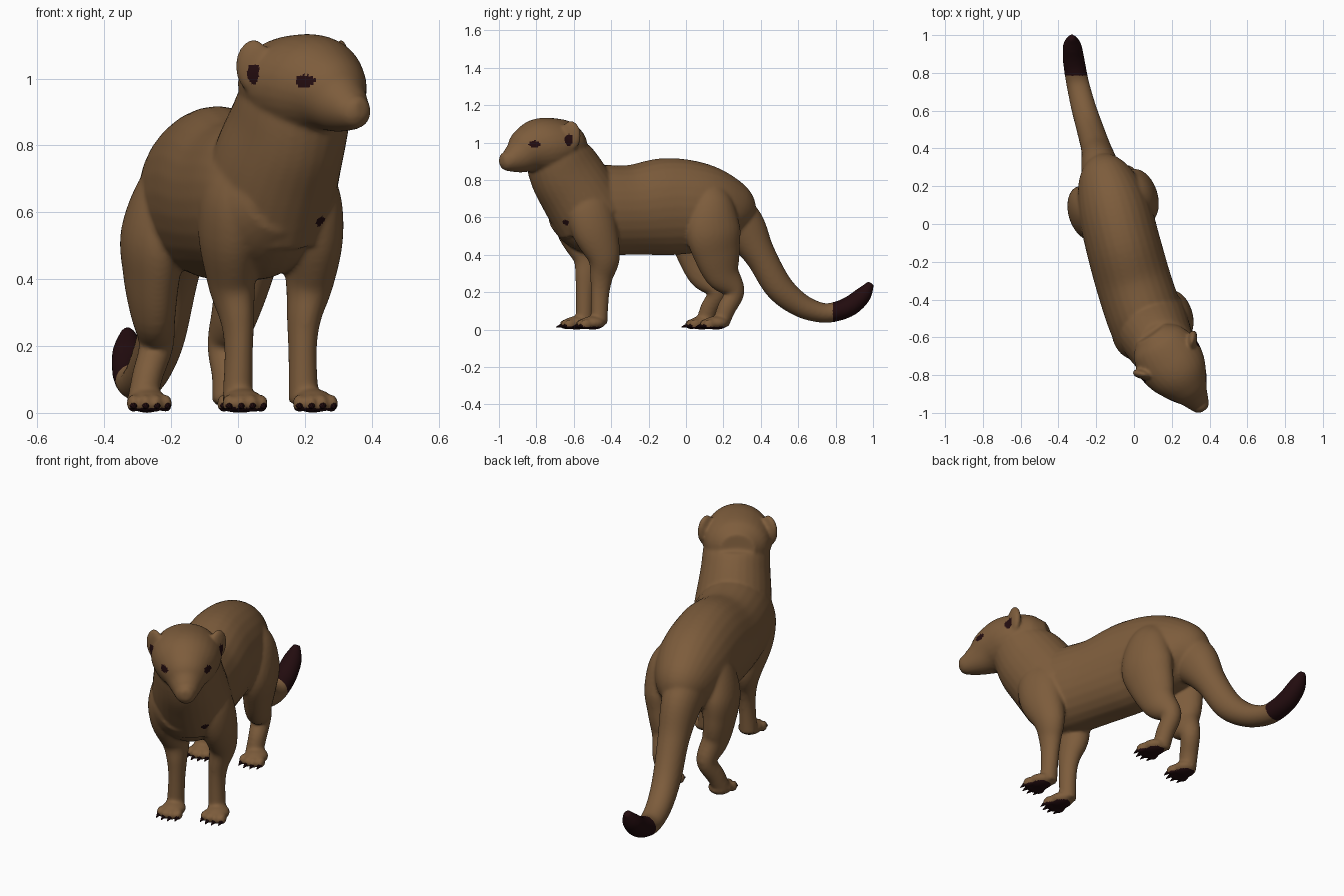
import bpy, bmesh, math
from mathutils import Vector, Matrix

if "Cube" in bpy.data.objects:
    bpy.data.objects.remove(bpy.data.objects["Cube"])


def material(name, rgb):
    m = bpy.data.materials.new(name)
    m.diffuse_color = (*rgb, 1)
    m.use_nodes = True
    m.node_tree.nodes["Principled BSDF"].inputs["Base Color"].default_value = m.diffuse_color
    return m


FUR = material("brown fur", (0.205, 0.108, 0.045))
DARK = material("dark brown", (0.016, 0.0035, 0.0045))

bm = bmesh.new()


def smooth_path(rows, n=6):
    """Catmull-Rom interpolation of (x, y, z, half width, half height) rows."""
    out = []
    for i in range(len(rows) - 1):
        p0, p1, p2, p3 = (rows[max(0, min(len(rows) - 1, i + k))] for k in (-1, 0, 1, 2))
        for j in range(n):
            t = j / n
            out.append([0.5 * (2 * b + (c - a) * t + (2 * a - 5 * b + 4 * c - d) * t * t
                               + (3 * b - a - 3 * c + d) * t ** 3)
                        for a, b, c, d in zip(p0, p1, p2, p3)])
    return out + [list(rows[-1])]


def tube(rows, side, sides=28):
    """Sweep elliptical rings along a path; side is the width direction."""
    pts = smooth_path(rows)
    rings = []
    for i, p in enumerate(pts):
        a, b = pts[max(0, i - 1)], pts[min(len(pts) - 1, i + 1)]
        tan = (Vector(b[:3]) - Vector(a[:3])).normalized()
        s = Vector(side)
        s = (s - tan * s.dot(tan)).normalized()
        up = tan.cross(s)
        c = Vector(p[:3])
        rings.append([bm.verts.new(c + s * p[3] * math.cos(u) + up * p[4] * math.sin(u))
                      for u in (2 * math.pi * k / sides for k in range(sides))])
    for r0, r1 in zip(rings, rings[1:]):
        for k in range(sides):
            m = (k + 1) % sides
            bm.faces.new((r0[k], r0[m], r1[m], r1[k]))
    bm.faces.new(rings[0][::-1])
    bm.faces.new(rings[-1])


def frame(center, fwd):
    """Matrix with local x forward, y sideways and z up."""
    f = Vector((fwd[0], fwd[1], 0)).normalized()
    s = Vector((-f.y, f.x, 0))
    return Matrix.Translation(center) @ Matrix((f, s, (0, 0, 1))).transposed().to_4x4()


def blob(mat, radii):
    bmesh.ops.create_uvsphere(bm, u_segments=24, v_segments=16, radius=1,
                              matrix=mat @ Matrix.Diagonal((*radii, 1)))


BODY_SIDE = (0.95, 0.29, 0)

# torso
tube([(-.18, .33, .59, .08, .09), (-.155, .25, .625, .145, .17), (-.11, .10, .65, .19, .235),
      (-.06, -.10, .658, .198, .26), (-.005, -.30, .64, .20, .24), (.06, -.50, .64, .20, .24),
      (.10, -.62, .645, .18, .19), (.13, -.70, .65, .11, .11)], BODY_SIDE)

# neck
tube([(.08, -.50, .60, .20, .21), (.115, -.585, .74, .19, .205),
      (.15, -.65, .85, .175, .197), (.172, -.69, .94, .168, .172),
      (.178, -.70, 1.02, .15, .13)], (0.9, 0.43, 0))

# tail
tube([(-.16, .18, .66, .12, .14), (-.18, .30, .55, .10, .125), (-.20, .395, .40, .08, .085),
      (-.23, .495, .23, .072, .077), (-.265, .61, .132, .066, .064), (-.295, .73, .09, .061, .053),
      (-.312, .82, .102, .059, .053), (-.322, .89, .135, .056, .053),
      (-.328, .95, .19, .047, .044), (-.33, .99, .25, .018, .018)], (0.97, 0.2, 0))

# head, turned towards +x; local x runs along the snout
HEAD = frame((.18, -.71, 0), (0.566, -0.824))


def head_pt(s, r, z):
    return HEAD @ Vector((s, r, z))


tube([(*head_pt(s, 0, z), w, h) for s, z, w, h in (
    (-.16, 1.0, .09, .08), (-.10, .99, .15, .125), (0, .985, .178, .147), (.09, .978, .165, .15),
    (.165, .957, .128, .126), (.23, .924, .086, .09), (.29, .905, .058, .06),
    (.322, .907, .042, .043), (.337, .908, .022, .024))], (0.824, 0.566, 0))

# ears
for sgn in (-1, 1):
    ear = HEAD @ Matrix.Translation((-.005, sgn * .158, 1.037)) @ Matrix.Rotation(sgn * math.radians(45), 4, 'Z')
    blob(ear, (.026, .056, .08))

# legs: path rows are (outward offset, y, z, half width, half depth)
FRONT = [(-.04, -.51, .77, .05, .07), (.005, -.52, .67, .09, .12), (.022, -.49, .54, .09, .125),
         (.014, -.44, .39, .07, .09), (-.003, -.452, .28, .05, .062),
         (-.007, -.46, .18, .042, .049), (-.003, -.465, .03, .045, .045)]
HIND = [(-.07, .14, .77, .05, .07), (-.02, .14, .67, .09, .12), (.013, .145, .53, .095, .15),
        (.01, .165, .41, .08, .13), (-.005, .195, .30, .066, .098), (-.025, .258, .205, .052, .056),
        (-.008, .215, .11, .046, .05), (0, .185, .03, .045, .045)]
claws = bmesh.new()
for path, x, dy, sgn, lean, paw in (
        (FRONT, .20, 0, 1, 0, (.224, -.50)), (FRONT, -.005, -.08, -1, 0, (.014, -.585)),
        (HIND, -.015, 0, 1, .1, (-.002, .16)), (HIND, -.27, -.09, -1, .1, (-.272, .085))):
    tube([(x + sgn * o + lean * (z - .2), y + dy, z, w, h) for o, y, z, w, h in path], BODY_SIDE)
    # paw, toes and claws
    m = frame((*paw, 0), (0.16, -0.98))
    blob(m @ Matrix.Translation((0, 0, .036)), (.07, .061, .036))
    for k in (-1.5, -.5, .5, 1.5):
        fx = .06 - .007 * k * k
        blob(m @ Matrix.Translation((fx, k * .033, .028)), (.032, .019, .028))
        tip = m @ Matrix.Translation((fx + .034, k * .034, .018)) @ Matrix.Rotation(math.radians(105), 4, 'Y')
        bmesh.ops.create_cone(claws, cap_ends=True, segments=8, radius1=.012, radius2=.002,
                              depth=.034, matrix=tip)


def make(name, b, mats):
    me = bpy.data.meshes.new(name)
    bmesh.ops.recalc_face_normals(b, faces=b.faces)
    b.to_mesh(me)
    b.free()
    for mt in mats:
        me.materials.append(mt)
    ob = bpy.data.objects.new(name, me)
    bpy.context.collection.objects.link(ob)
    return ob


make("claws", claws, [DARK])

# fuse the parts into one soft skin
body = make("body", bm, [FUR, DARK])
rm = body.modifiers.new("fuse", 'REMESH')
rm.mode = 'VOXEL'
rm.voxel_size = 0.0085
sm = body.modifiers.new("soften", 'SMOOTH')
sm.factor = 0.5
sm.iterations = 8
fused = bpy.data.meshes.new_from_object(body.evaluated_get(bpy.context.evaluated_depsgraph_get()))
body.modifiers.clear()
body.data = fused
fused.name = "body"
fused.materials.clear()
fused.materials.append(FUR)
fused.materials.append(DARK)

# dark markings: eyes, inner ears, chest spot, tail tip and soles
spots = [(.24, -.64, .575, .022, .016)]
for sgn in (-1, 1):
    spots.append((*head_pt(.19, sgn * .10, .992), .034, .02))
    spots.append((*head_pt(.022, sgn * .180, 1.015), .022, .034))
for p in fused.polygons:
    c = p.center
    dark = (c.y > .785 and c.z < .3) or c.z < .016
    for x, y, z, rh, rv in spots:
        if ((c.x - x) ** 2 + (c.y - y) ** 2) / rh ** 2 + ((c.z - z) / rv) ** 2 < 1:
            dark = True
    p.material_index = 1 if dark else 0
    p.use_smooth = True
